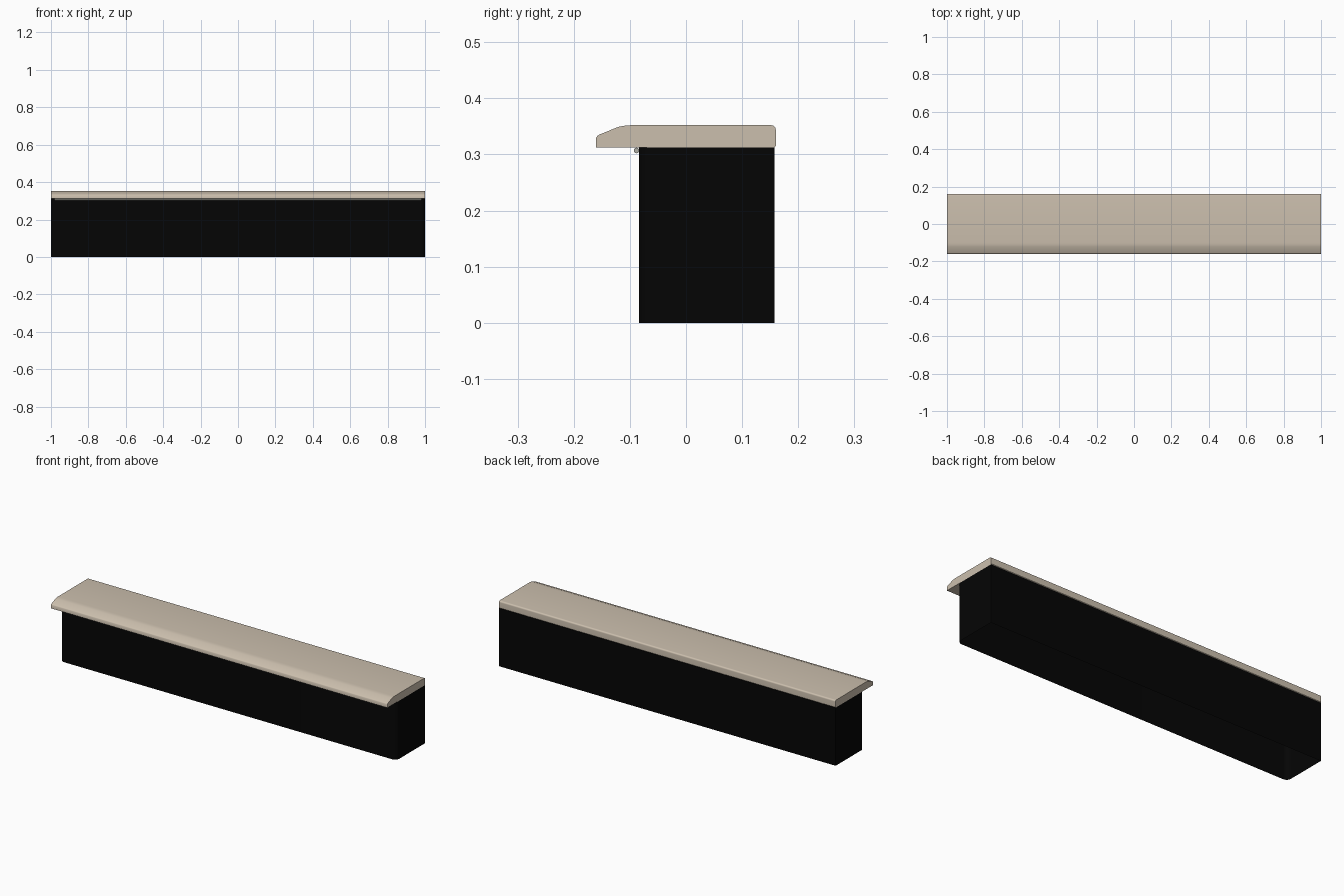
import bpy, bmesh, math

if "Cube" in bpy.data.objects:
    bpy.data.objects.remove(bpy.data.objects["Cube"])


def material(name, rgb):
    m = bpy.data.materials.new(name)
    m.diffuse_color = (*rgb, 1)
    m.use_nodes = True
    m.node_tree.nodes["Principled BSDF"].inputs["Base Color"].default_value = m.diffuse_color
    return m


def prism(name, outline, to_3d, lo, hi, mat, caps=True):
    """Extrude a closed 2D outline from lo to hi along the remaining axis."""
    bm = bmesh.new()
    a = [bm.verts.new(to_3d(u, v, lo)) for u, v in outline]
    b = [bm.verts.new(to_3d(u, v, hi)) for u, v in outline]
    n = len(outline)
    if caps:
        bm.faces.new(a)
        bm.faces.new(b)
    for i in range(n):
        j = (i + 1) % n
        bm.faces.new((a[i], a[j], b[j], b[i]))
    bmesh.ops.recalc_face_normals(bm, faces=bm.faces)
    mesh = bpy.data.meshes.new(name)
    bm.to_mesh(mesh)
    bm.free()
    mesh.materials.append(mat)
    obj = bpy.data.objects.new(name, mesh)
    bpy.context.collection.objects.link(obj)
    bpy.ops.object.select_all(action='DESELECT')
    obj.select_set(True)
    bpy.context.view_layer.objects.active = obj
    bpy.ops.object.shade_smooth_by_angle(angle=math.radians(35))
    return obj


def arc(cx, cy, r, start, end, steps=6):
    return [(cx + r * math.cos(math.radians(start + (end - start) * i / steps)),
             cy + r * math.sin(math.radians(start + (end - start) * i / steps)))
            for i in range(steps + 1)]


black = material("matte black", (0.0015, 0.0015, 0.0015))
stone = material("warm beige stone", (0.60, 0.52, 0.42))
steel = material("grey rail", (0.42, 0.42, 0.38))

# Counter body: hollow shell, open below, with rounded front corners
r = 0.025
body = [(1, 0.158), (-1, 0.158)]
body += arc(-1 + r, -0.084 + r, r, 180, 270)
body += arc(1 - r, -0.084 + r, r, 270, 360)
prism("counter_body", body, lambda u, v, w: (u, v, w), 0, 0.312, black, caps=False)

# Countertop: side profile with sloping front lip and eased back edges
top = [(-0.16, 0.312), (-0.16, 0.330), (-0.158, 0.333), (-0.154, 0.3355),
       (-0.121, 0.3490), (-0.111, 0.351), (-0.100, 0.352)]
top += arc(0.152, 0.344, 0.008, 90, 0)
top += [(0.16, 0.315), (0.157, 0.312)]
prism("countertop", top, lambda u, v, w: (w, u, v), -1, 1, stone)

# Thin rail under the front overhang
prism("under_lip_rail", arc(-0.088, 0.3070, 0.005, 0, 330, 11),
      lambda u, v, w: (w, u, v), -0.98, 0.98, steel)
